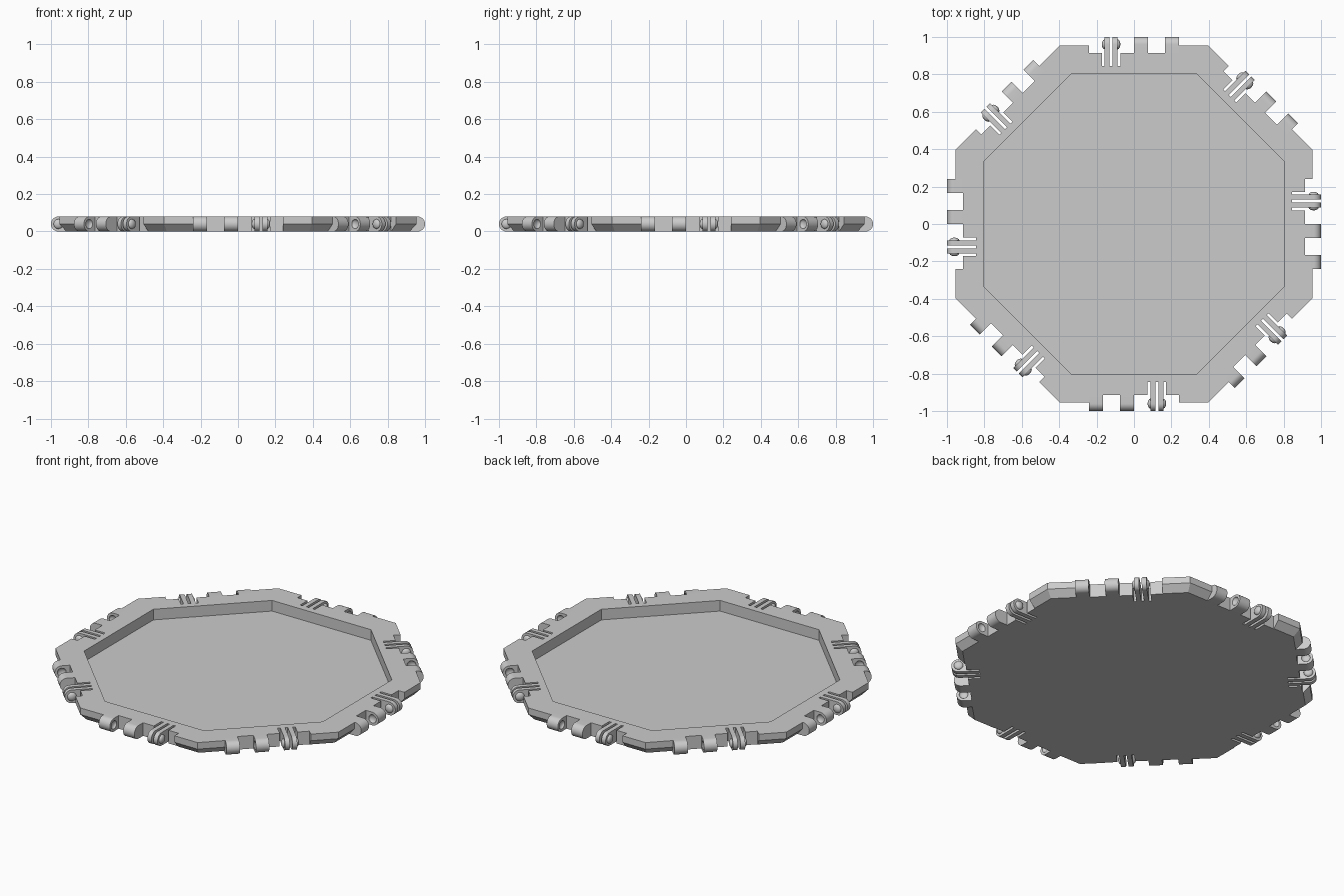
import bpy
import bmesh
from math import pi, cos, sin
from mathutils import Matrix, Vector

if "Cube" in bpy.data.objects:
    bpy.data.objects.remove(bpy.data.objects["Cube"], do_unlink=True)

SIDES = 8
HEIGHT = 0.08
MID = HEIGHT / 2
EDGE = 0.955        # distance from centre to a straight outer edge
NOTCH = 0.915       # back wall of the hinge notches
SLOT_END = 0.845    # inner end of the clip slots
PIN = 0.96          # hinge axis
KNUCKLES = [(-0.24, -0.165), (-0.075, 0.0)]
PRONGS = [(0.088, 0.115), (0.13, 0.157)]
SLOTS = [(0.073, 0.088), (0.115, 0.13), (0.157, 0.172)]

grey = bpy.data.materials.new("light grey plastic")
grey.use_nodes = True
grey.diffuse_color = (0.6, 0.6, 0.6, 1)
grey.node_tree.nodes["Principled BSDF"].inputs["Base Color"].default_value = (0.6, 0.6, 0.6, 1)


def make_object(name, bm):
    bmesh.ops.recalc_face_normals(bm, faces=bm.faces)
    mesh = bpy.data.meshes.new(name)
    bm.to_mesh(mesh)
    bm.free()
    mesh.materials.append(grey)
    obj = bpy.data.objects.new(name, mesh)
    bpy.context.collection.objects.link(obj)
    return obj


def prism(bm, points, offset):
    """Closed prism from a planar outline; returns its vertices."""
    low = [bm.verts.new(p) for p in points]
    high = [bm.verts.new(Vector(p) + Vector(offset)) for p in points]
    bm.faces.new(low)
    bm.faces.new(high)
    for i in range(len(low)):
        j = (i + 1) % len(low)
        bm.faces.new((low[i], low[j], high[j], high[i]))


def button(bm, x, depth, radius):
    """Flattened ball on the hinge axis."""
    m = Matrix.Translation((x, -PIN, MID)) @ Matrix.Diagonal((depth, radius, radius, 1))
    m = m @ Matrix.Rotation(pi / 2, 4, 'Y')
    bmesh.ops.create_uvsphere(bm, u_segments=20, v_segments=12, radius=1, matrix=m)


def repeat_around(bm):
    """Copy the front side's geometry to every side."""
    source = bm.verts[:] + bm.edges[:] + bm.faces[:]
    for k in range(1, SIDES):
        copy = bmesh.ops.duplicate(bm, geom=source)["geom"]
        verts = [g for g in copy if isinstance(g, bmesh.types.BMVert)]
        bmesh.ops.rotate(bm, verts=verts, cent=(0, 0, 0),
                         matrix=Matrix.Rotation(2 * pi * k / SIDES, 3, 'Z'))


def cut(obj, cutter):
    cutter.hide_render = True
    mod = obj.modifiers.new("cut", 'BOOLEAN')
    mod.operation = 'DIFFERENCE'
    mod.solver = 'EXACT'
    mod.object = cutter
    bpy.context.view_layer.objects.active = obj
    bpy.ops.object.modifier_apply(modifier=mod.name)
    bpy.data.objects.remove(cutter, do_unlink=True)


def smooth(obj):
    bpy.ops.object.select_all(action='DESELECT')
    obj.select_set(True)
    bpy.context.view_layer.objects.active = obj
    bpy.ops.object.shade_smooth_by_angle(angle=pi / 6)


# Tray: octagonal rings from the underside, over the rim, down to the floor
bm = bmesh.new()
rings = []
for apothem, z in [(0.918, 0), (EDGE, MID), (EDGE, HEIGHT), (0.805, HEIGHT), (0.805, 0.015)]:
    r = apothem / cos(pi / SIDES)
    angles = [(k + 0.5) * 2 * pi / SIDES for k in range(SIDES)]
    rings.append([bm.verts.new((r * cos(a), r * sin(a), z)) for a in angles])
for a, b in zip(rings, rings[1:]):
    for i in range(SIDES):
        j = (i + 1) % SIDES
        bm.faces.new((a[i], a[j], b[j], b[i]))
bm.faces.new(rings[0])
bm.faces.new(rings[-1])
tray = make_object("tray", bm)

# Comb-shaped cutter: hinge notch plus three clip slots per side
bm = bmesh.new()
outline = [(-0.24, -1.1), (-0.24, -NOTCH)]
for x0, x1 in SLOTS:
    outline += [(x0, -NOTCH), (x0, -SLOT_END), (x1, -SLOT_END), (x1, -NOTCH)]
outline += [(0.24, -NOTCH), (0.24, -1.1)]
prism(bm, [(x, y, -0.1) for x, y in outline], (0, 0, 0.3))
repeat_around(bm)
cut(tray, make_object("notch_cutter", bm))


def lug_profile(x):
    """Rounded hinge lug outline seen from the side."""
    arc = [(x, -PIN - MID * sin(pi * i / 16), MID + MID * cos(pi * i / 16)) for i in range(17)]
    return [(x, -NOTCH, HEIGHT)] + arc + [(x, -NOTCH, 0)]


# Hinge knuckles with dimples on the facing sides
bm = bmesh.new()
for x0, x1 in KNUCKLES:
    prism(bm, lug_profile(x0), (x1 - x0, 0, 0))
repeat_around(bm)
knuckles = make_object("hinge_knuckles", bm)
bm = bmesh.new()
for x in (KNUCKLES[0][1], KNUCKLES[1][0]):
    button(bm, x, 0.014, 0.025)
repeat_around(bm)
cut(knuckles, make_object("dimple_cutter", bm))
smooth(knuckles)

# Clip prongs
bm = bmesh.new()
for x0, x1 in PRONGS:
    prism(bm, lug_profile(x0), (x1 - x0, 0, 0))
repeat_around(bm)
smooth(make_object("clip_prongs", bm))

# Snap buttons on the outer faces of the prongs
bm = bmesh.new()
for x in (PRONGS[0][0], PRONGS[1][1]):
    button(bm, x, 0.015, 0.026)
repeat_around(bm)
smooth(make_object("snap_buttons", bm))
